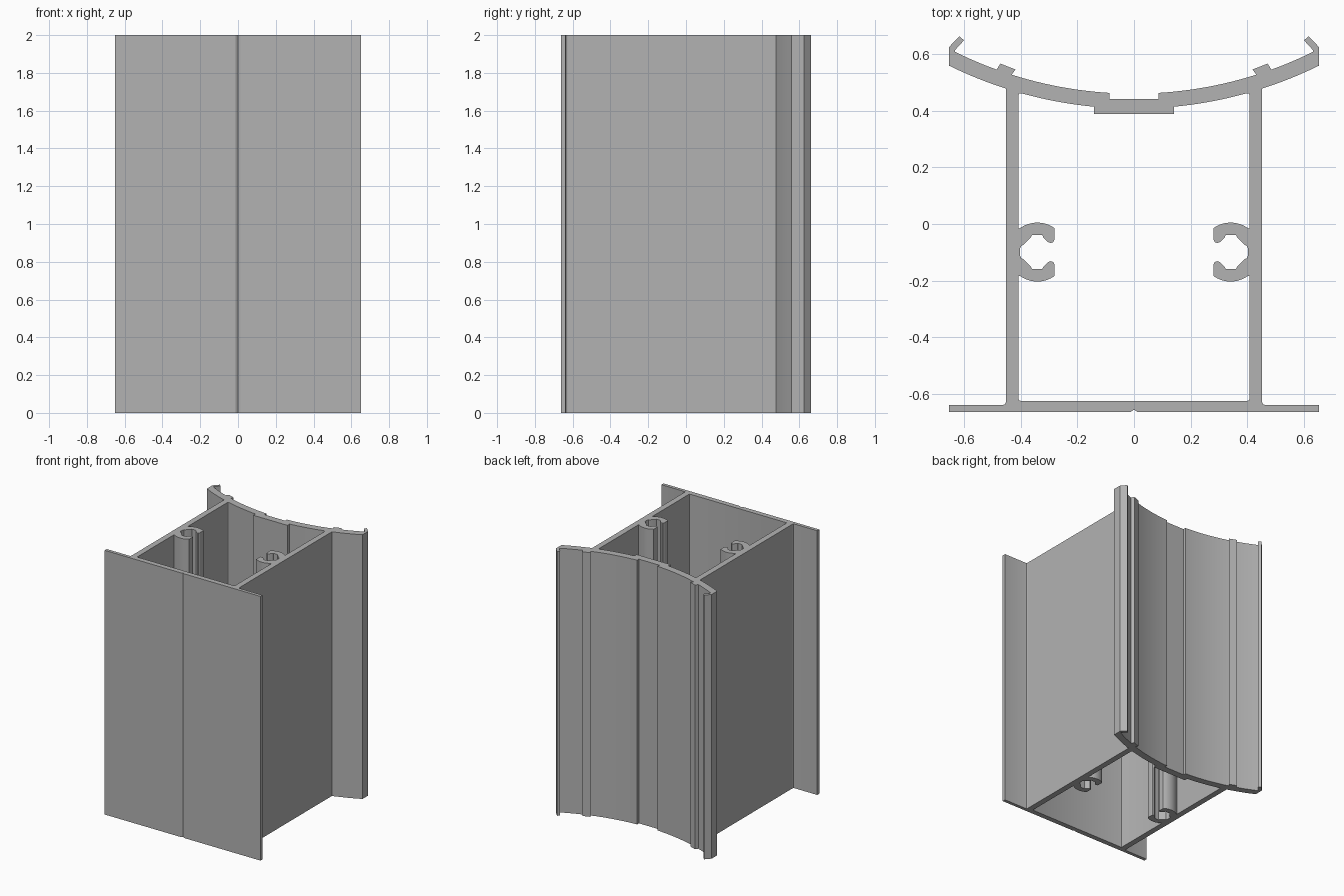
import bpy
import bmesh
from math import sqrt, sin, cos, radians
from mathutils import Vector

HEIGHT = 2.0
ARC_CENTRE_Y = 1.887      # shared centre of the curved back wall
BACK_RADIUS = 1.427       # concave back surface
FRONT_RADIUS = 1.48       # surface facing the chamber
PORT = Vector((0.341, -0.099))   # centre of the screw port

if "Cube" in bpy.data.objects:
    bpy.data.objects.remove(bpy.data.objects["Cube"], do_unlink=True)


def wall_arc(radius, x_start, x_end, steps):
    """Points along the curved back wall between two x positions."""
    points = []
    for i in range(steps + 1):
        x = x_start + (x_end - x_start) * i / steps
        points.append((x, ARC_CENTRE_Y - sqrt(radius * radius - x * x)))
    return points


def port_arc(radius, start, end, steps):
    """Points around the screw port, angles in degrees."""
    points = []
    for i in range(steps + 1):
        a = radians(start + (end - start) * i / steps)
        points.append((PORT.x + radius * cos(a), PORT.y + radius * sin(a)))
    return points


def mirror_half(half):
    """Close a half outline, running from x = 0 to x = 0, across the centre."""
    return half + [(-x, y) for x, y in reversed(half) if x > 0.0001]


# Outer outline: front plate with centre groove, side wall, curved back wall
front_plate = [(0, -0.655), (0.012, -0.663), (0.652, -0.663), (0.652, -0.638),
               (0.462, -0.638), (0.455, -0.636), (0.452, -0.628)]
hooked_lip = [(0.652, 0.625), (0.616, 0.663), (0.6, 0.648), (0.632, 0.613)]
snap_rib = [(0.471, 0.566), (0.418, 0.545)]
back_recess = [(0.086, 0.441), (0, 0.441)]
outer = (front_plate
         + wall_arc(FRONT_RADIUS, 0.452, 0.652, 6)
         + hooked_lip
         + wall_arc(BACK_RADIUS, 0.632, 0.485, 5)
         + snap_rib
         + wall_arc(BACK_RADIUS, 0.432, 0.086, 12)
         + back_recess)

# Screw port: an open C on the side wall, symmetric about its own centre line
lower_jaw = ([(0.408, -0.182)]
             + port_arc(0.104, -55, -125, 10)
             + [(0.281, -0.184), (0.281, -0.142), (0.285, -0.134),
                (0.294, -0.131), (0.303, -0.134), (0.321, -0.152), (0.323, -0.159),
                (0.36, -0.159), (0.364, -0.151), (0.391, -0.124),
                (0.398, -0.121), (0.403, -0.109)])
upper_jaw = [(x, 2 * PORT.y - y) for x, y in reversed(lower_jaw)]

# Inner outline: chamber with rounded corners, ports and centre pad
chamber_front = [(0, -0.624), (0.4, -0.624), (0.406, -0.622), (0.408, -0.616)]
chamber_corner = [(0.408, 0.453), (0.405, 0.46)]
centre_pad = [(0.142, 0.388), (0, 0.388)]
inner = (chamber_front + lower_jaw + upper_jaw + chamber_corner
         + wall_arc(FRONT_RADIUS, 0.395, 0.142, 9)
         + centre_pad)

# Fill the section between the two outlines and extrude it upwards
bm = bmesh.new()
edges = []
for loop in (mirror_half(outer), mirror_half(inner)):
    verts = [bm.verts.new((x, y, 0)) for x, y in loop]
    for a, b in zip(verts, verts[1:] + verts[:1]):
        edges.append(bm.edges.new((a, b)))
filled = bmesh.ops.triangle_fill(bm, edges=edges, use_beauty=True,
                                 normal=(0, 0, 1))
faces = [g for g in filled["geom"] if isinstance(g, bmesh.types.BMFace)]
extruded = bmesh.ops.extrude_face_region(bm, geom=faces, use_keep_orig=True)
top_verts = [g for g in extruded["geom"] if isinstance(g, bmesh.types.BMVert)]
bmesh.ops.translate(bm, verts=top_verts, vec=(0, 0, HEIGHT))
bmesh.ops.recalc_face_normals(bm, faces=bm.faces)

mesh = bpy.data.meshes.new("extruded_profile")
bm.to_mesh(mesh)
bm.free()
profile = bpy.data.objects.new("extruded_profile", mesh)
bpy.context.collection.objects.link(profile)

# Plain aluminium grey
grey = (0.45, 0.45, 0.45, 1)
material = bpy.data.materials.new("aluminium_grey")
material.use_nodes = True
material.diffuse_color = grey
for node in material.node_tree.nodes:
    if node.type == "BSDF_PRINCIPLED":
        node.inputs["Base Color"].default_value = grey
mesh.materials.append(material)

# Smooth the curves, keep the corners sharp
bpy.ops.object.select_all(action="DESELECT")
profile.select_set(True)
bpy.context.view_layer.objects.active = profile
bpy.ops.object.shade_smooth_by_angle(angle=radians(20))
